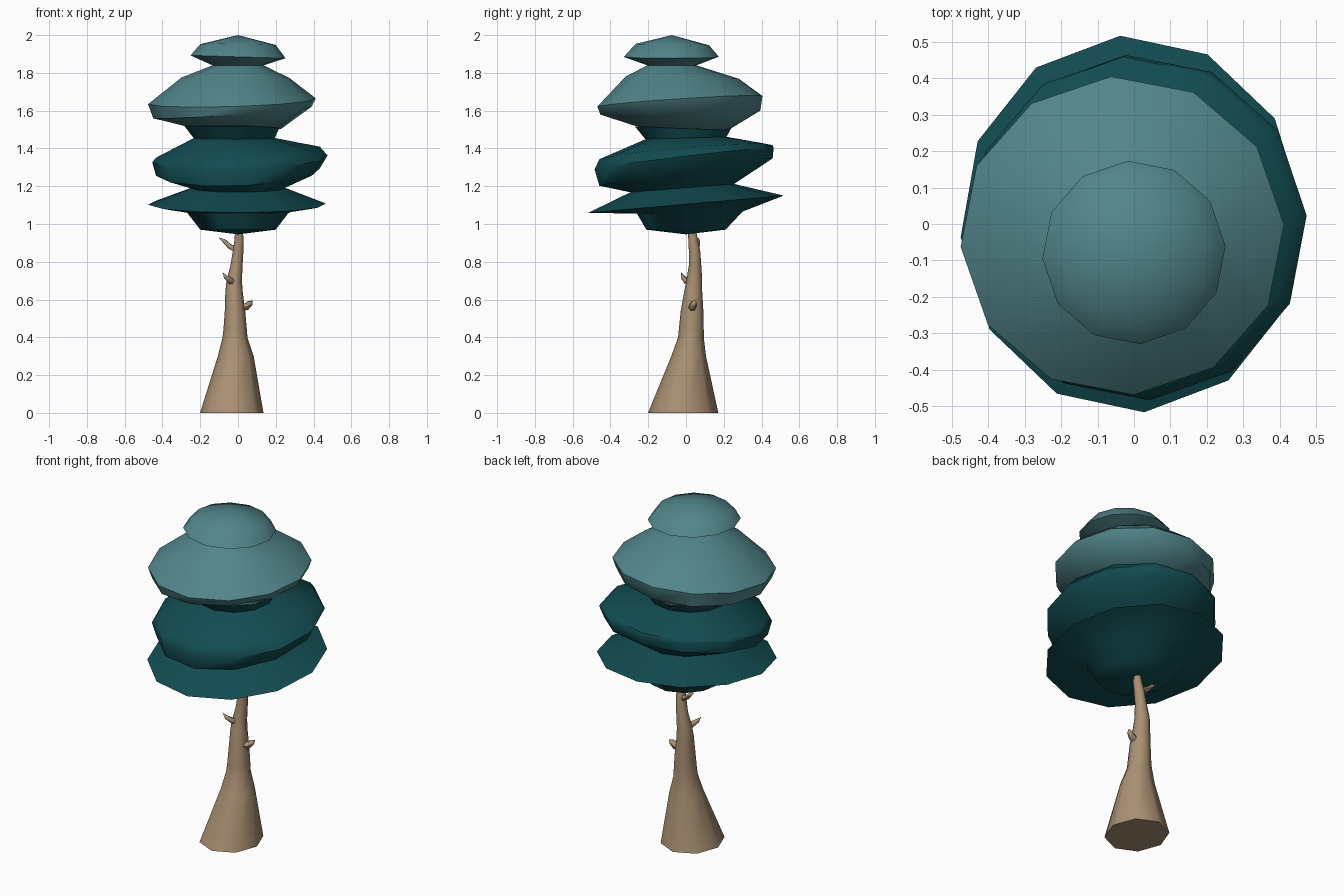
import bpy, bmesh, math
from mathutils import Vector


def material(name, rgb):
    m = bpy.data.materials.new(name)
    m.diffuse_color = (*rgb, 1)
    return m


BARK = material("tan bark", (0.40, 0.28, 0.17))
DARK = material("dark teal", (0.006, 0.073, 0.084))
LIGHT = material("light teal", (0.083, 0.235, 0.255))


def finish(name, bm, mat, angle):
    bmesh.ops.recalc_face_normals(bm, faces=bm.faces)
    me = bpy.data.meshes.new(name)
    bm.to_mesh(me)
    bm.free()
    me.materials.append(mat)
    for p in me.polygons:
        p.use_smooth = True
    me.set_sharp_from_angle(angle=math.radians(angle))
    ob = bpy.data.objects.new(name, me)
    bpy.context.collection.objects.link(ob)
    return ob


def loft(name, rings, n, mat, bottom=None, top=None, angle=45, phase=94):
    """Rings are (cx, cy, cz, rx, ry, slope_x, slope_y); ends are points or flat caps."""
    bm = bmesh.new()
    loops = []
    for cx, cy, cz, rx, ry, sx, sy in rings:
        loop = []
        for i in range(n):
            a = math.radians(phase) + math.tau * i / n
            dx, dy = rx * math.cos(a), ry * math.sin(a)
            loop.append(bm.verts.new((cx + dx, cy + dy, cz + sx * dx + sy * dy)))
        loops.append(loop)
    for a, b in zip(loops, loops[1:]):
        for i in range(n):
            j = (i + 1) % n
            bm.faces.new((a[i], a[j], b[j], b[i]))
    for loop, tip in ((loops[0], bottom), (loops[-1], top)):
        if tip is None:
            bm.faces.new(loop)
        else:
            v = bm.verts.new(tip)
            for i in range(n):
                bm.faces.new((loop[i], loop[(i + 1) % n], v))
    return finish(name, bm, mat, angle)


def twig(name, pts, radii, n=6):
    """Tapered branch along a short path, ending in a point."""
    pts = [Vector(p) for p in pts]
    bm = bmesh.new()
    loops = []
    for k, r in enumerate(radii):
        d = (pts[k + 1] - pts[max(k - 1, 0)]).normalized()
        u = d.cross(Vector((0, 0, 1))).normalized()
        w = d.cross(u)
        loops.append([bm.verts.new(pts[k] + r * (u * math.cos(math.tau * i / n) + w * math.sin(math.tau * i / n)))
                      for i in range(n)])
    for a, b in zip(loops, loops[1:]):
        for i in range(n):
            j = (i + 1) % n
            bm.faces.new((a[i], a[j], b[j], b[i]))
    tip = bm.verts.new(pts[-1])
    for i in range(n):
        bm.faces.new((loops[-1][i], loops[-1][(i + 1) % n], tip))
    bm.faces.new(loops[0])
    finish(name, bm, BARK, 60)


# trunk: flared foot, then a slightly wandering stem
loft("trunk", [
    (-0.033, -0.015, 0.00, 0.168, 0.186, 0, 0),
    (-0.012, 0.014, 0.30, 0.095, 0.092, 0, 0),
    (-0.016, 0.026, 0.40, 0.066, 0.068, 0, 0),
    (-0.015, 0.028, 0.44, 0.062, 0.066, 0, 0),
    (-0.016, 0.032, 0.54, 0.054, 0.060, 0, 0),
    (-0.021, 0.038, 0.64, 0.046, 0.048, 0, 0),
    (-0.020, 0.044, 0.70, 0.041, 0.042, 0, 0),
    (-0.008, 0.048, 0.78, 0.032, 0.033, 0, 0),
    (0.001, 0.045, 0.86, 0.028, 0.030, 0, 0),
    (0.006, 0.037, 0.92, 0.024, 0.025, 0, 0),
    (0.004, 0.032, 0.97, 0.020, 0.021, 0, 0),
], 8, BARK, angle=50, phase=90)

# branch stubs
twig("upper_branch", [(0.0, 0.045, 0.86), (-0.045, 0.06, 0.882), (-0.075, 0.064, 0.912), (-0.102, 0.066, 0.928)],
     [0.018, 0.014, 0.011])
twig("middle_branch", [(-0.02, 0.045, 0.69), (-0.04, 0.0, 0.70), (-0.065, -0.018, 0.72), (-0.083, -0.026, 0.745)],
     [0.022, 0.017, 0.011])
twig("lower_branch", [(0.0, 0.03, 0.555), (0.045, 0.035, 0.562), (0.065, 0.042, 0.582), (0.078, 0.05, 0.595)],
     [0.022, 0.021, 0.016])

# lower foliage: cup, tilted thin brim, waist, thick brim, neck
loft("lower_foliage", [
    (0.00, 0.00, 0.970, 0.20, 0.21, 0, 0),
    (0.00, 0.02, 1.060, 0.27, 0.28, 0, 0.02),
    (-0.005, 0.00, 1.105, 0.472, 0.518, 0, 0.088),
    (0.00, -0.02, 1.190, 0.25, 0.275, 0, 0.08),
    (0.00, 0.00, 1.275, 0.435, 0.460, 0.035, 0.16),
    (0.01, -0.01, 1.345, 0.465, 0.475, 0.03, 0.12),
    (0.00, 0.00, 1.380, 0.435, 0.460, 0.06, 0.085),
    (-0.02, 0.00, 1.455, 0.215, 0.215, 0, 0.03),
    (-0.03, -0.01, 1.520, 0.255, 0.260, 0, 0.02),
], 12, DARK, bottom=(0, 0, 0.945), top=(-0.02, 0, 1.56), angle=50)

# upper foliage: broad dome, pinched neck, small cap
loft("upper_foliage", [
    (-0.02, -0.02, 1.510, 0.25, 0.25, -0.02, -0.04),
    (-0.03, -0.03, 1.590, 0.420, 0.425, 0.07, 0.03),
    (-0.032, -0.032, 1.650, 0.445, 0.438, 0.03, 0.065),
    (-0.015, -0.02, 1.775, 0.285, 0.300, 0, -0.02),
    (0.00, -0.075, 1.840, 0.135, 0.130, 0, 0),
    (0.00, -0.078, 1.885, 0.252, 0.252, -0.03, 0),
    (0.00, -0.072, 1.950, 0.200, 0.195, -0.01, -0.02),
], 12, LIGHT, bottom=(-0.02, -0.02, 1.53), top=(0, -0.075, 2.0), angle=50)
